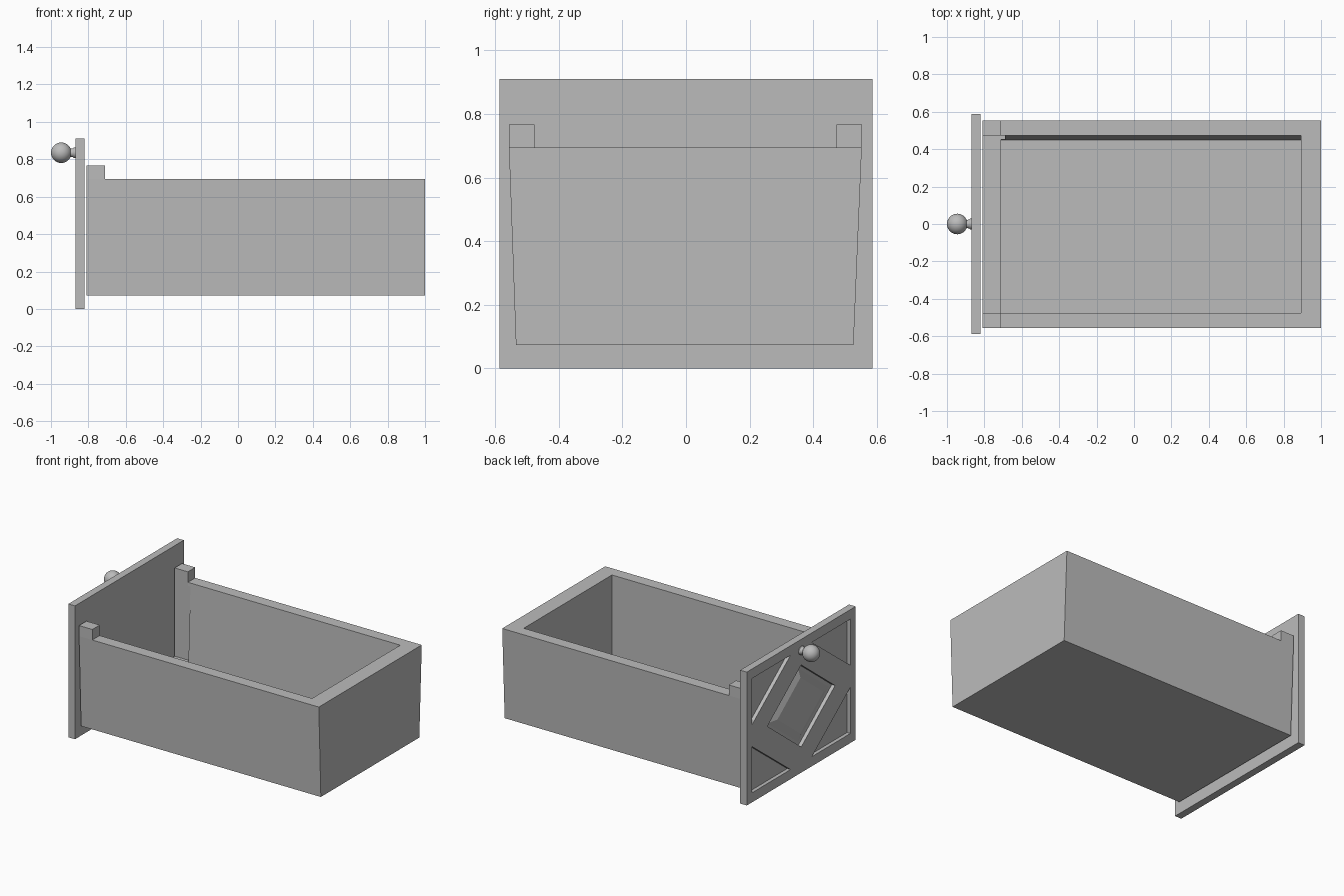
import bpy, bmesh, math

cube = bpy.data.objects.get("Cube")
if cube:
    bpy.data.objects.remove(cube, do_unlink=True)

grey = bpy.data.materials.new("plain grey")
grey.use_nodes = True
tone = (0.5, 0.5, 0.5, 1)
grey.diffuse_color = tone
grey.node_tree.nodes["Principled BSDF"].inputs["Base Color"].default_value = tone


def loft(name, loops):
    """Closed solid skinned through loops of equal length."""
    bm = bmesh.new()
    rings = [[bm.verts.new(p) for p in loop] for loop in loops]
    n = len(rings[0])
    for a, b in zip(rings, rings[1:]):
        for i in range(n):
            j = (i + 1) % n
            bm.faces.new((a[i], a[j], b[j], b[i]))
    bm.faces.new(rings[0])
    bm.faces.new(rings[-1])
    bmesh.ops.recalc_face_normals(bm, faces=bm.faces)
    mesh = bpy.data.meshes.new(name)
    bm.to_mesh(mesh)
    bm.free()
    mesh.materials.append(grey)
    obj = bpy.data.objects.new(name, mesh)
    bpy.context.collection.objects.link(obj)
    return obj


def prism(name, x0, x1, profile):
    """Extrude a (y, z) profile along x."""
    return loft(name, [[(x, y, z) for y, z in profile] for x in (x0, x1)])


def rect(y0, y1, z0, z1):
    return [(y0, z0), (y1, z0), (y1, z1), (y0, z1)]


def cut(target, cutter):
    cutter.hide_render = True
    mod = target.modifiers.new("cut", 'BOOLEAN')
    mod.operation, mod.solver, mod.object = 'DIFFERENCE', 'EXACT', cutter
    bpy.context.view_layer.objects.active = target
    bpy.ops.object.modifier_apply(modifier=mod.name)
    bpy.data.objects.remove(cutter, do_unlink=True)


# Drawer box: tapered sides, corner posts, low front lip
FRONT, INNER, BACK = -0.81, -0.71, 1.0
RIM, POST, LIP, FLOOR = 0.695, 0.767, 0.165, 0.14
box = prism("drawer_box", FRONT, BACK,
            [(-0.535, 0.073), (0.527, 0.073), (0.553, RIM), (0.553, POST),
             (-0.557, POST), (-0.557, RIM)])
cut(box, prism("rim_cutter", INNER, 1.2, rect(-0.8, 0.8, RIM, 1)))
cut(box, prism("opening_cutter", -0.9, INNER + 0.02, rect(-0.477, 0.473, LIP, 1)))
cut(box, prism("cavity_cutter", INNER, 0.893,
               [(-0.477, FLOOR), (0.45, FLOOR), (0.474, RIM),
                (0.474, 1), (-0.477, 1)]))

# Front panel with recessed corner triangles and a central diamond
FACE, MID, DEPTH = -0.87, 0.455, 0.025
panel = prism("front_panel", FACE, -0.82, rect(-0.587, 0.587, 0, 0.91))


def diamond(s):
    return [(0.365 * s, MID), (0, MID + 0.28 * s), (-0.365 * s, MID), (0, MID - 0.28 * s)]


for sy in (-1, 1):
    for sz in (-1, 1):
        corner = [(sy * y, MID + sz * z)
                  for y, z in ((0.53, 0.39), (0.53, 0.075), (0.115, 0.39))]
        cut(panel, prism("corner_cutter", FACE - 0.1, FACE + DEPTH, corner))
cut(panel, prism("diamond_cutter", FACE - 0.1, FACE + DEPTH, diamond(1)))

# Raised bevelled field inside the diamond
loft("raised_diamond", [[(x, y, z) for y, z in diamond(s)]
                        for x, s in ((FACE + DEPTH + 0.002, 0.9),
                                     (FACE + DEPTH, 0.9), (FACE + 0.006, 0.68))])

# Turned knob: flared neck and ball
R, CX, CZ, SEG = 0.055, -0.945, 0.835, 32
profile = [(FACE + 0.005, 0.029), (-0.876, 0.029), (-0.884, 0.023)]
for i in range(13):
    a = math.radians(24 + (178 - 24) * i / 12)
    profile.append((CX + R * math.cos(a), R * math.sin(a)))
turns = [2 * math.pi * k / SEG for k in range(SEG)]
knob = loft("knob", [[(x, r * math.cos(t), CZ + r * math.sin(t)) for t in turns]
                     for x, r in profile])
bpy.ops.object.select_all(action='DESELECT')
knob.select_set(True)
bpy.context.view_layer.objects.active = knob
bpy.ops.object.shade_smooth_by_angle(angle=math.radians(35))
